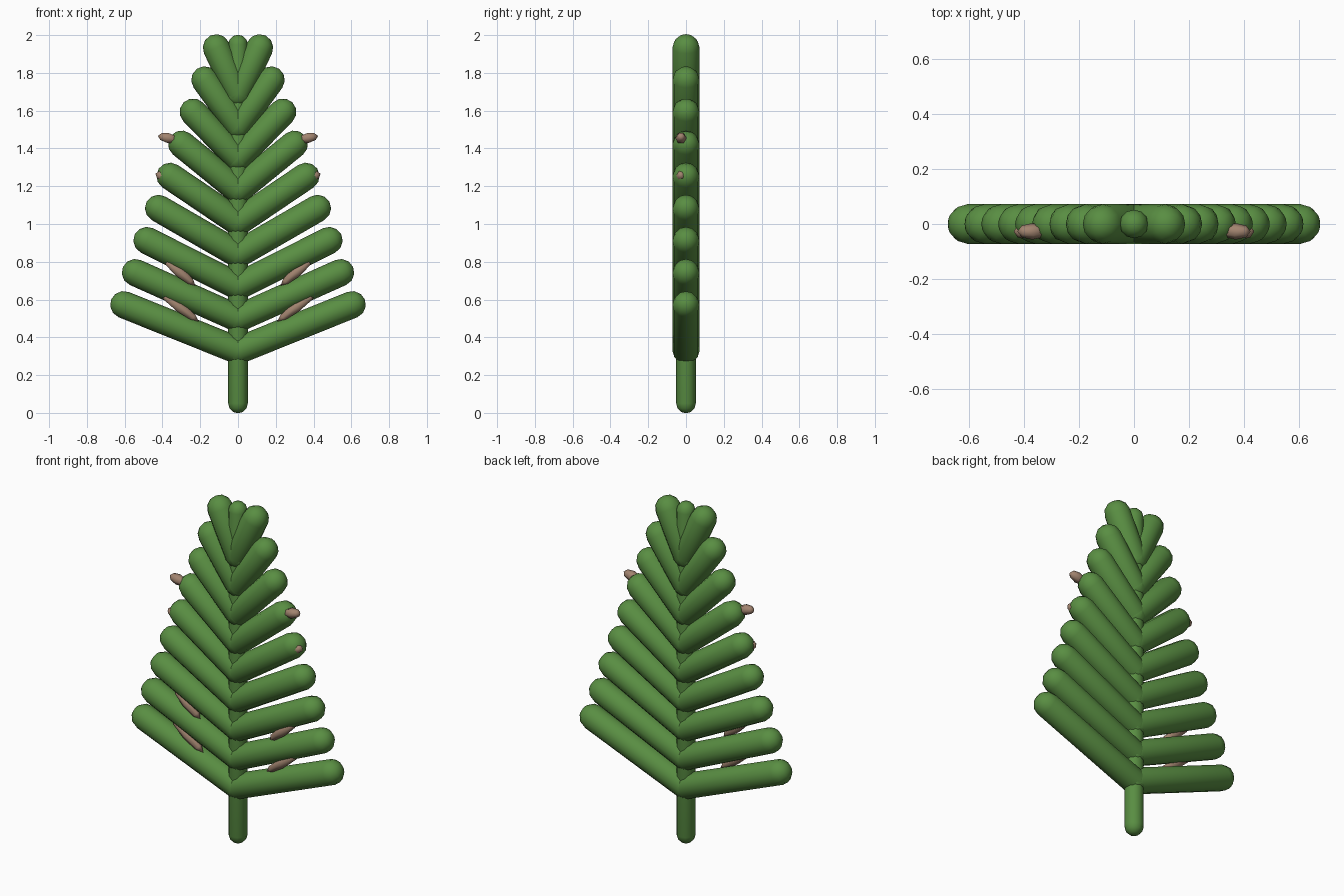
import bpy, bmesh, math
from mathutils import Vector, Matrix

if "Cube" in bpy.data.objects:
    bpy.data.objects.remove(bpy.data.objects["Cube"])


def material(name, color):
    m = bpy.data.materials.new(name)
    m.diffuse_color = (*color, 1)
    m.use_nodes = True
    m.node_tree.nodes["Principled BSDF"].inputs["Base Color"].default_value = m.diffuse_color
    return m


GREEN = material("leaf_green", (0.10, 0.27, 0.055))
BROWN = material("spore_brown", (0.36, 0.23, 0.16))


def finish(name, bm, mat, mirror, smooth=True):
    mesh = bpy.data.meshes.new(name)
    bm.to_mesh(mesh)
    bm.free()
    mesh.materials.append(mat)
    for p in mesh.polygons:
        p.use_smooth = smooth
    ob = bpy.data.objects.new(name, mesh)
    bpy.context.collection.objects.link(ob)
    if mirror:
        ob.modifiers.new("mirror", 'MIRROR').use_mirror_merge = False
    return ob


def capsule(name, a, b, r, mirror=False):
    """Round-ended rod; the end spheres are centred on a and b."""
    a, b = Vector(a), Vector(b)
    d = b - a
    bm = bmesh.new()
    bmesh.ops.create_uvsphere(bm, u_segments=12, v_segments=6, radius=r)
    equator = [e for e in bm.edges if all(abs(v.co.z) < 1e-5 for v in e.verts)]
    # split the sphere at its equator and bridge the halves into a rod
    bmesh.ops.split_edges(bm, edges=equator)
    for v in bm.verts:
        if sum(f.calc_center_median().z for f in v.link_faces) > 0:
            v.tag = True
    for v in bm.verts:
        if v.tag:
            v.co.z += d.length
    rims = [e for e in bm.edges if e.is_boundary]
    bmesh.ops.bridge_loops(bm, edges=rims)
    bmesh.ops.recalc_face_normals(bm, faces=bm.faces)
    rot = Vector((0, 0, 1)).rotation_difference(d).to_matrix().to_4x4()
    bm.transform(Matrix.Translation(a) @ rot)
    return finish(name, bm, GREEN, mirror)


def spore(name, x, z, half, angle):
    """Small spindle embedded in a leaflet."""
    bm = bmesh.new()
    bmesh.ops.create_uvsphere(bm, u_segments=6, v_segments=4, radius=1)
    bm.transform(Matrix.Translation((x, -0.027, z))
                 @ Matrix.Rotation(math.radians(90 - angle), 4, 'Y')
                 @ Matrix.Diagonal((0.03, 0.03, half, 1)))
    return finish(name, bm, BROWN, True)


# central stem
capsule("stem", (0, 0, 0.05), (0, 0, 1.95), 0.052)

# nine mirrored pairs of leaflets, shorter towards the top
for i in range(9):
    base = 0.33 + 0.17 * i
    capsule(f"leaflet_pair_{i + 1}", (0, 0, base),
            (0.605 - 0.0613 * i, 0, base + 0.243), 0.072, mirror=True)

# spore pods on some leaflets: x, z, half length, tilt
for i, s in enumerate([(0.31, 0.56, 0.13, 37), (0.31, 0.745, 0.11, 40),
                       (0.39, 1.25, 0.05, 20), (0.37, 1.455, 0.055, 12)]):
    spore(f"spore_pod_pair_{i + 1}", *s)
